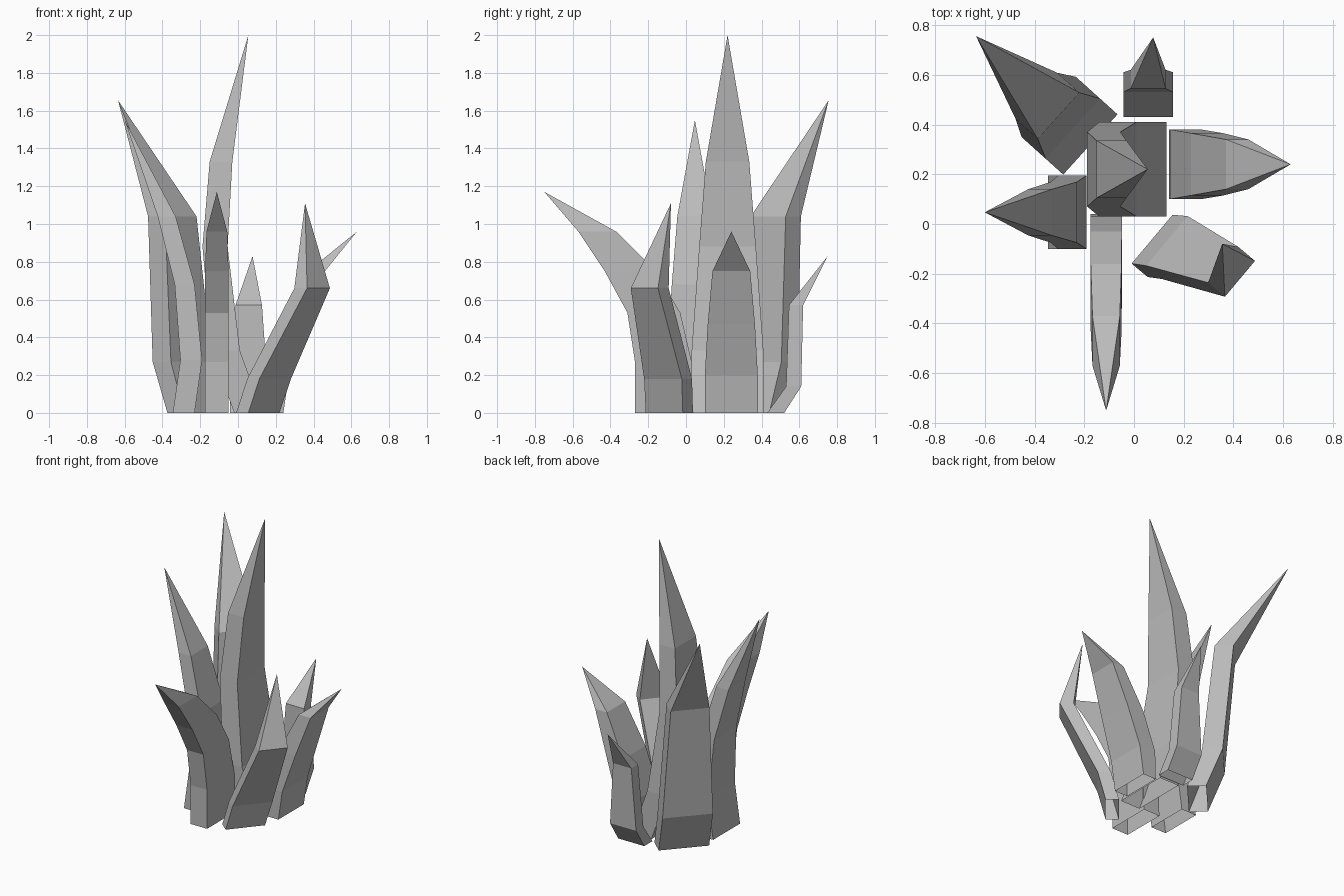
import bpy
import bmesh
from math import cos, sin, radians

old = bpy.data.objects.get("Cube")
if old:
    bpy.data.objects.remove(old, do_unlink=True)

# One grey for every spike
grey = bpy.data.materials.new("stone_grey")
grey.use_nodes = True
colour = (0.5, 0.5, 0.5, 1)
grey.diffuse_color = colour
bsdf = next(n for n in grey.node_tree.nodes if n.type == 'BSDF_PRINCIPLED')
bsdf.inputs["Base Color"].default_value = colour


def spike(name, origin, angle, rings, tip):
    """Four-sided tapering spike, open at the bottom.
    rings: (height, inner, outer, half width, side shift), measured along
    the outward direction; tip: (height, outward, side shift)."""
    a = radians(angle)
    bm = bmesh.new()

    def vert(out, side, z):
        return bm.verts.new((origin[0] + out * cos(a) - side * sin(a),
                             origin[1] + out * sin(a) + side * cos(a), z))

    loops = [[vert(inner, shift - half, z), vert(outer, shift - half, z),
              vert(outer, shift + half, z), vert(inner, shift + half, z)]
             for z, inner, outer, half, shift in rings]
    point = vert(tip[1], tip[2], tip[0])
    for low, high in zip(loops, loops[1:]):
        for i in range(4):
            j = (i + 1) % 4
            bm.faces.new((low[i], low[j], high[j], high[i]))
    top = loops[-1]
    for i in range(4):
        bm.faces.new((top[i], top[(i + 1) % 4], point))
    bm.normal_update()

    mesh = bpy.data.meshes.new(name)
    bm.to_mesh(mesh)
    bm.free()
    mesh.materials.append(grey)
    obj = bpy.data.objects.new(name, mesh)
    bpy.context.collection.objects.link(obj)
    return obj


# Tall middle spike, bowing to the right and back again
spike("centre_spike", (0, .22), 180,
      [(0, -.13, .02, .19, 0), (.33, -.01, .14, .19, 0),
       (.88, .055, .188, .15, 0), (1.33, .03, .15, .115, 0)],
      (2, -.055, 0))

# Narrow spike curling forward
spike("front_spike", (-.112, 0), -90,
      [(0, -.04, .27, .063, 0), (.27, -.03, .27, .063, 0),
       (.53, .03, .31, .063, 0), (.75, .16, .43, .062, 0),
       (.96, .37, .57, .055, 0)],
      (1.17, .75, 0))

# Spikes on the two sides
spike("left_spike", (0, .24), 0,
      [(0, .14, .24, .14, 0), (.2, .145, .27, .14, 0),
       (.47, .23, .36, .125, 0), (.75, .37, .46, .1, 0)],
      (.96, .63, 0))
spike("right_spike", (0, .047), 180,
      [(0, .23, .345, .148, 0), (.28, .19, .305, .148, 0),
       (.68, .23, .335, .122, 0), (1.04, .33, .425, .093, 0)],
      (1.55, .6, 0))

# Short spike at the back
spike("back_spike", (.057, 0), 90,
      [(0, .43, .52, .1, 0), (.14, .53, .61, .1, 0),
       (.57, .545, .62, .07, 0)],
      (.83, .75, -.02))

# Diagonal spikes
spike("back_right_spike", (-.22, .36), 138,
      [(0, -.06, .06, .163, 0), (.27, .035, .165, .163, 0),
       (1.04, .112, .232, .125, 0)],
      (1.655, .573, -.016))
spike("front_left_spike", (.105, -.088), -40,
      [(0, -.042, .042, .128, 0), (.18, .008, .092, .13, .033),
       (.66, .243, .331, .094, .105)],
      (1.11, .186, .167))
